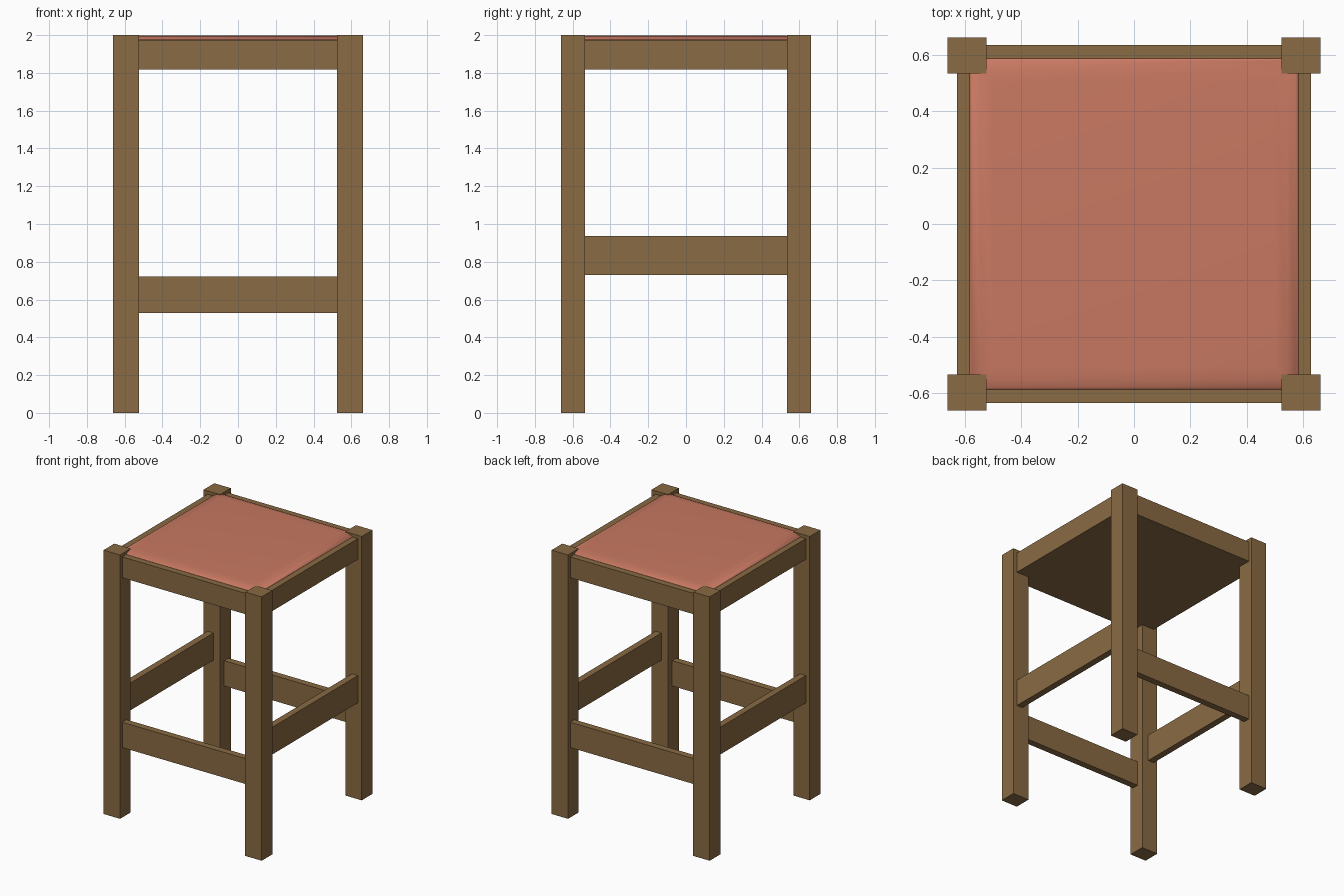
import bpy, bmesh, math

if "Cube" in bpy.data.objects:
    bpy.data.objects.remove(bpy.data.objects["Cube"])


def material(name, rgb):
    m = bpy.data.materials.new(name)
    m.diffuse_color = (*rgb, 1.0)
    m.use_nodes = True
    m.node_tree.nodes["Principled BSDF"].inputs["Base Color"].default_value = m.diffuse_color
    return m


WOOD = material("brown wood", (0.25, 0.145, 0.056))
FABRIC = material("terracotta fabric", (0.58, 0.19, 0.12))


def finish(name, bm, mat):
    bmesh.ops.recalc_face_normals(bm, faces=bm.faces)
    mesh = bpy.data.meshes.new(name)
    bm.to_mesh(mesh)
    bm.free()
    mesh.materials.append(mat)
    obj = bpy.data.objects.new(name, mesh)
    bpy.context.collection.objects.link(obj)
    return obj


def box(name, x, y, z, mat=WOOD):
    """Box from (min, max) ranges."""
    bm = bmesh.new()
    bmesh.ops.create_cube(bm, size=1)
    for v in bm.verts:
        v.co = [r[0] if c < 0 else r[1] for c, r in zip(v.co, (x, y, z))]
    return finish(name, bm, mat)


def span(side, a, b):
    return tuple(sorted((side * a, side * b)))


# Four square legs
for sy, end in ((-1, "front"), (1, "back")):
    for sx, side in ((-1, "left"), (1, "right")):
        box(f"{end}_{side}_leg", span(sx, 0.525, 0.663), span(sy, 0.535, 0.663), (0, 2.0))

# Seat rails and stretchers on each side
for s, name in ((-1, "front"), (1, "back")):
    for part, z in (("rail", (1.817, 1.975)), ("stretcher", (0.53, 0.722))):
        box(f"{name}_{part}", (-0.53, 0.53), span(s, 0.585, 0.636), z)
for s, name in ((-1, "left"), (1, "right")):
    for part, z in (("rail", (1.817, 1.975)), ("stretcher", (0.73, 0.937))):
        box(f"{name}_{part}", span(s, 0.58, 0.63), (-0.54, 0.54), z)

# Board under the cushion, flush with the rail bottoms
box("seat_board", (-0.582, 0.582), (-0.587, 0.587), (1.817, 1.96))

# Softly rounded cushion: stacked square rings (half width, height)
bm = bmesh.new()
rings = []
for w, z in ((0.584, 1.955), (0.584, 1.976), (0.575, 1.984), (0.545, 1.995), (0.50, 1.999)):
    rings.append([bm.verts.new((sx * w, sy * (w + 0.005), z))
                  for sx, sy in ((-1, -1), (1, -1), (1, 1), (-1, 1))])
for a, b in zip(rings, rings[1:]):
    for i in range(4):
        j = (i + 1) % 4
        bm.faces.new((a[i], a[j], b[j], b[i]))
bm.faces.new(rings[0][::-1])
bm.faces.new(rings[-1])
cushion = finish("seat_cushion", bm, FABRIC)
bpy.context.view_layer.objects.active = cushion
cushion.select_set(True)
bpy.ops.object.shade_smooth_by_angle(angle=math.radians(40))
